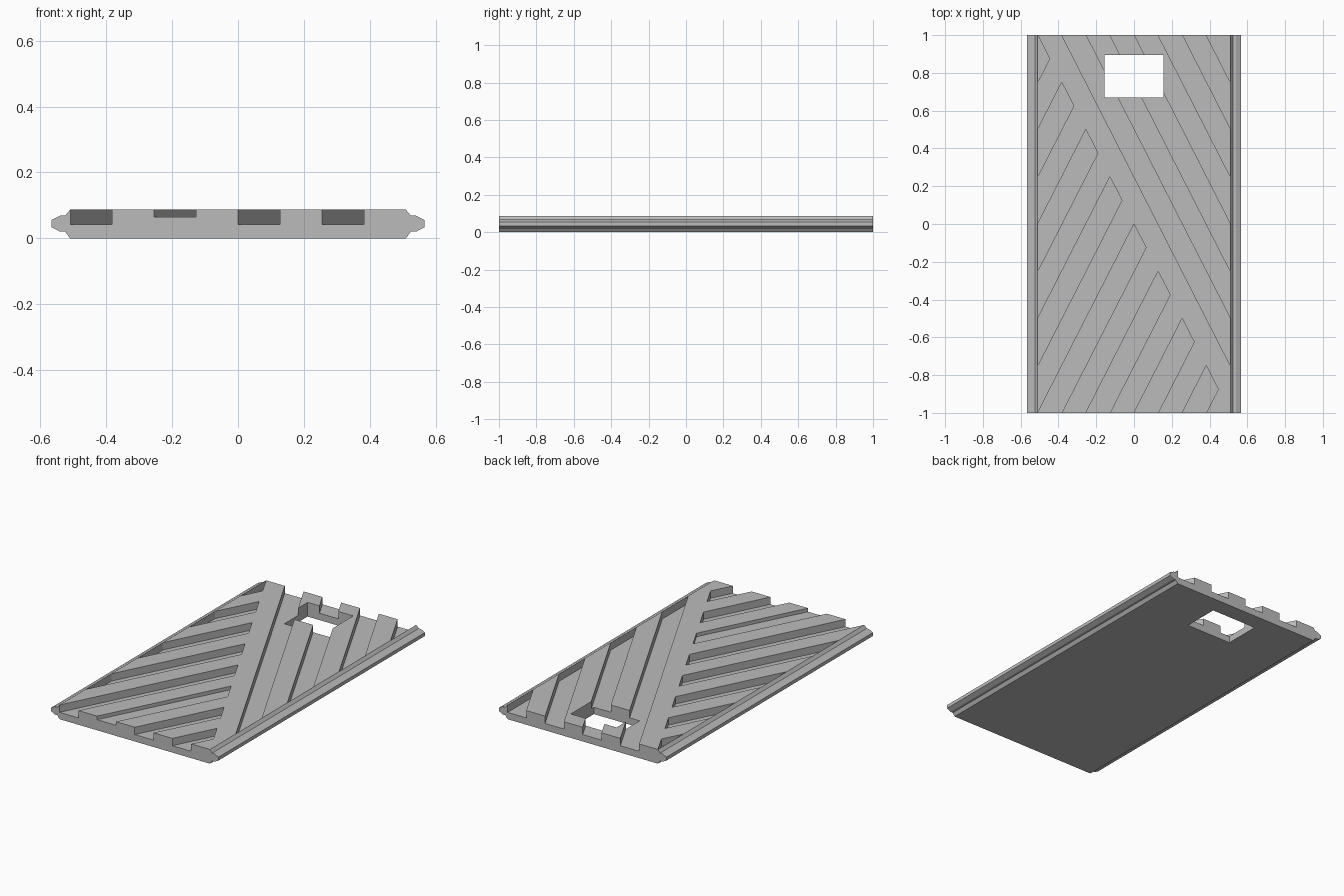
import bpy
import bmesh

if "Cube" in bpy.data.objects:
    bpy.data.objects.remove(bpy.data.objects["Cube"], do_unlink=True)

HALF = 0.51            # half width of the grooved deck
SLOPE = 1 / HALF       # steepness of the diagonal grooves
PITCH = HALF / 4       # width of a groove or ridge across x
TOP, FLOOR, SHALLOW = 0.087, 0.042, 0.065

grey = bpy.data.materials.new("plain grey")
grey.use_nodes = True
grey.diffuse_color = (0.5, 0.5, 0.5, 1)
grey.node_tree.nodes["Principled BSDF"].inputs["Base Color"].default_value = (0.5, 0.5, 0.5, 1)


def add_prism(bm, points, direction):
    """Extrude a closed loop of 3D points along a direction."""
    face = bm.faces.new([bm.verts.new(p) for p in points])
    result = bmesh.ops.extrude_face_region(bm, geom=[face], use_keep_orig=True)
    moved = [g for g in result["geom"] if isinstance(g, bmesh.types.BMVert)]
    bmesh.ops.translate(bm, verts=moved, vec=direction)


def add_pocket(bm, outline, floor):
    """Upright cutter from a floor height to well above the deck."""
    outline = list(dict.fromkeys((round(x, 4), round(y, 4)) for x, y in outline))
    add_prism(bm, [(x, y, floor) for x, y in outline], (0, 0, 0.3))


def make_object(name, bm):
    bmesh.ops.recalc_face_normals(bm, faces=bm.faces)
    mesh = bpy.data.meshes.new(name)
    bm.to_mesh(mesh)
    bm.free()
    mesh.materials.append(grey)
    obj = bpy.data.objects.new(name, mesh)
    bpy.context.collection.objects.link(obj)
    return obj


# Panel with stepped tongue along each long side
side = [(HALF, 0), (0.525, 0.02), (0.54, 0.02), (0.567, 0.034),
        (0.567, 0.055), (0.54, 0.069), (0.525, 0.069), (HALF, TOP)]
profile = side + [(-x, z) for x, z in reversed(side)]
bm = bmesh.new()
add_prism(bm, [(x, -1, z) for x, z in profile], (0, 2, 0))
panel = make_object("grooved_panel", bm)

cut = bmesh.new()
WALL = HALF - 0.001

# Left grooves, with slanted closed ends
for k in range(-4, 4):
    x0 = k * PITCH
    x1 = x0 + PITCH / 2
    y0, y1 = -SLOPE * x0, -SLOPE * x1
    left = -WALL
    x0 = max(x0, left)
    add_pocket(cut, [(x0, y0), (left, y0 - SLOPE * (x0 - left)),
                     (left, y1 - SLOPE * (x1 - left)), (x1, y1)],
               SHALLOW if k == 1 else FLOOR)

# Right grooves, open at the back edge
for k in (-3, -1, 1, 3):
    a, b = k * PITCH, (k + 1) * PITCH
    over = 0.1
    add_pocket(cut, [(a - over / SLOPE, 1 + over), (b - over / SLOPE, 1 + over),
                     (WALL, 1 - SLOPE * (WALL - b)), (WALL, 1 - SLOPE * (WALL - a))], FLOOR)

grooves = make_object("groove_cutter", cut)

# Rectangular opening through the panel
cut = bmesh.new()
add_pocket(cut, [(-0.155, 0.67), (0.155, 0.67), (0.155, 0.895), (-0.155, 0.895)], -0.1)
opening = make_object("opening_cutter", cut)

bpy.context.view_layer.objects.active = panel
for cutter in (grooves, opening):
    cutter.hide_render = True
    mod = panel.modifiers.new("cut", "BOOLEAN")
    mod.operation = "DIFFERENCE"
    mod.solver = "EXACT"
    mod.object = cutter
    bpy.ops.object.modifier_apply(modifier=mod.name)
    bpy.data.objects.remove(cutter, do_unlink=True)
